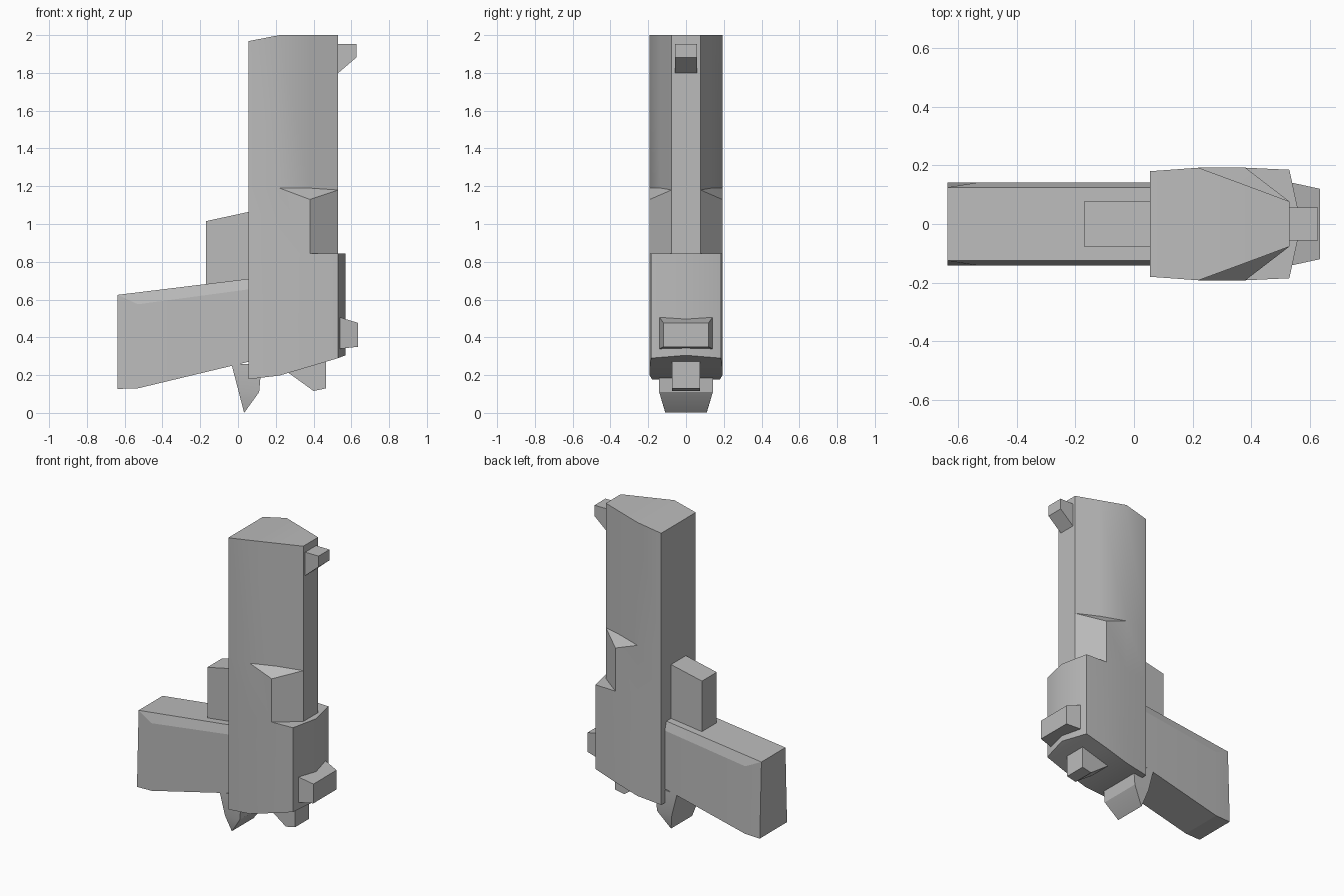
import bpy
import bmesh
import math

cube = bpy.data.objects.get("Cube")
if cube:
    bpy.data.objects.remove(cube, do_unlink=True)

# One plain grey for every part
grey = bpy.data.materials.new("plain_grey")
grey.use_nodes = True
grey.diffuse_color = (0.5, 0.5, 0.5, 1)
grey.node_tree.nodes["Principled BSDF"].inputs["Base Color"].default_value = (0.5, 0.5, 0.5, 1)


def loft(name, rings, angle=30):
    """Skin through half sections of (x, y, z) points mirrored across y = 0."""
    bm = bmesh.new()
    loops = []
    for half in rings:
        left = [bm.verts.new(p) for p in half]
        right = [bm.verts.new((x, -y, z)) for x, y, z in half]
        loops.append((left, right))
    for (la, ra), (lb, rb) in zip(loops, loops[1:]):
        a, b = la + ra[::-1], lb + rb[::-1]
        for i in range(len(a)):
            j = (i + 1) % len(a)
            bm.faces.new((a[i], a[j], b[j], b[i]))
    for left, right in (loops[0], loops[-1]):
        for i in range(len(left) - 1):
            bm.faces.new((left[i], left[i + 1], right[i + 1], right[i]))
    bmesh.ops.remove_doubles(bm, verts=bm.verts, dist=0.0005)
    bmesh.ops.dissolve_degenerate(bm, edges=bm.edges, dist=0.0005)
    bmesh.ops.recalc_face_normals(bm, faces=bm.faces)
    mesh = bpy.data.meshes.new(name)
    bm.to_mesh(mesh)
    bm.free()
    mesh.materials.append(grey)
    obj = bpy.data.objects.new(name, mesh)
    bpy.context.collection.objects.link(obj)
    bpy.ops.object.select_all(action="DESELECT")
    obj.select_set(True)
    bpy.context.view_layer.objects.active = obj
    bpy.ops.object.shade_smooth_by_angle(angle=math.radians(angle))
    return obj


def section(outline, heights):
    return [(x, y, z) for (x, y), z in zip(outline, heights)]


# Main body: wide base, shoulder, chamfered barrel with a small ledge
sides = [(0.055, 0.18), (0.22, 0.192)]
wide = sides + [(0.38, 0.192), (0.53, 0.185), (0.57, 0)]
middle = sides + [(0.38, 0.192), (0.53, 0.077), (0.53, 0)]
narrow = sides + [(0.38, 0.133), (0.53, 0.077), (0.53, 0)]
loft("body", [
    section(wide, [0.178, 0.198, 0.245, 0.29, 0.305]),
    section(wide, [0.845] * 5),
    section(middle, [0.845] * 5),
    section(middle, [1.19, 1.19, 1.13, 1.18, 1.18]),
    section(narrow, [1.19, 1.19, 1.19, 1.18, 1.18]),
    section(narrow, [1.968, 2, 2, 2, 2]),
])

# Handle with chamfered upper edges and a tapered end
loft("handle", [
    [(-0.637, 0.125, 0.625), (-0.637, 0.125, 0.625), (-0.637, 0.142, 0.127)],
    [(-0.53, 0.125, 0.638), (-0.53, 0.142, 0.575), (-0.53, 0.142, 0.13)],
    [(0.1, 0.125, 0.715), (0.1, 0.142, 0.66), (0.1, 0.142, 0.281)],
], 5)

# Block ahead of the handle
loft("front_block", [
    [(-0.17, 0.077, 1.015), (-0.17, 0.077, 0.66)],
    [(0.07, 0.077, 1.067), (0.07, 0.077, 0.66)],
])

# Sights on the flat rear face
loft("upper_sight", [
    [(0.52, 0.057, 1.953), (0.52, 0.057, 1.79)],
    [(0.627, 0.057, 1.953), (0.627, 0.057, 1.882)],
])
loft("lower_sight", [
    [(0.52, 0.145, 0.512), (0.52, 0.145, 0.337)],
    [(0.634, 0.12, 0.477), (0.634, 0.12, 0.35)],
])

# Wedge and stub under the body
loft("lower_wedge", [
    [(-0.035, 0.142, 0.26), (0.125, 0.142, 0.26)],
    [(0.004, 0.142, 0.11), (0.112, 0.142, 0.11)],
    [(0.032, 0.11, 0.002), (0.036, 0.11, 0.005)],
])
loft("lower_stub", [
    [(0.27, 0.073, 0.26), (0.467, 0.073, 0.32)],
    [(0.27, 0.073, 0.21), (0.467, 0.073, 0.2)],
    [(0.4, 0.073, 0.116), (0.467, 0.073, 0.13)],
])
